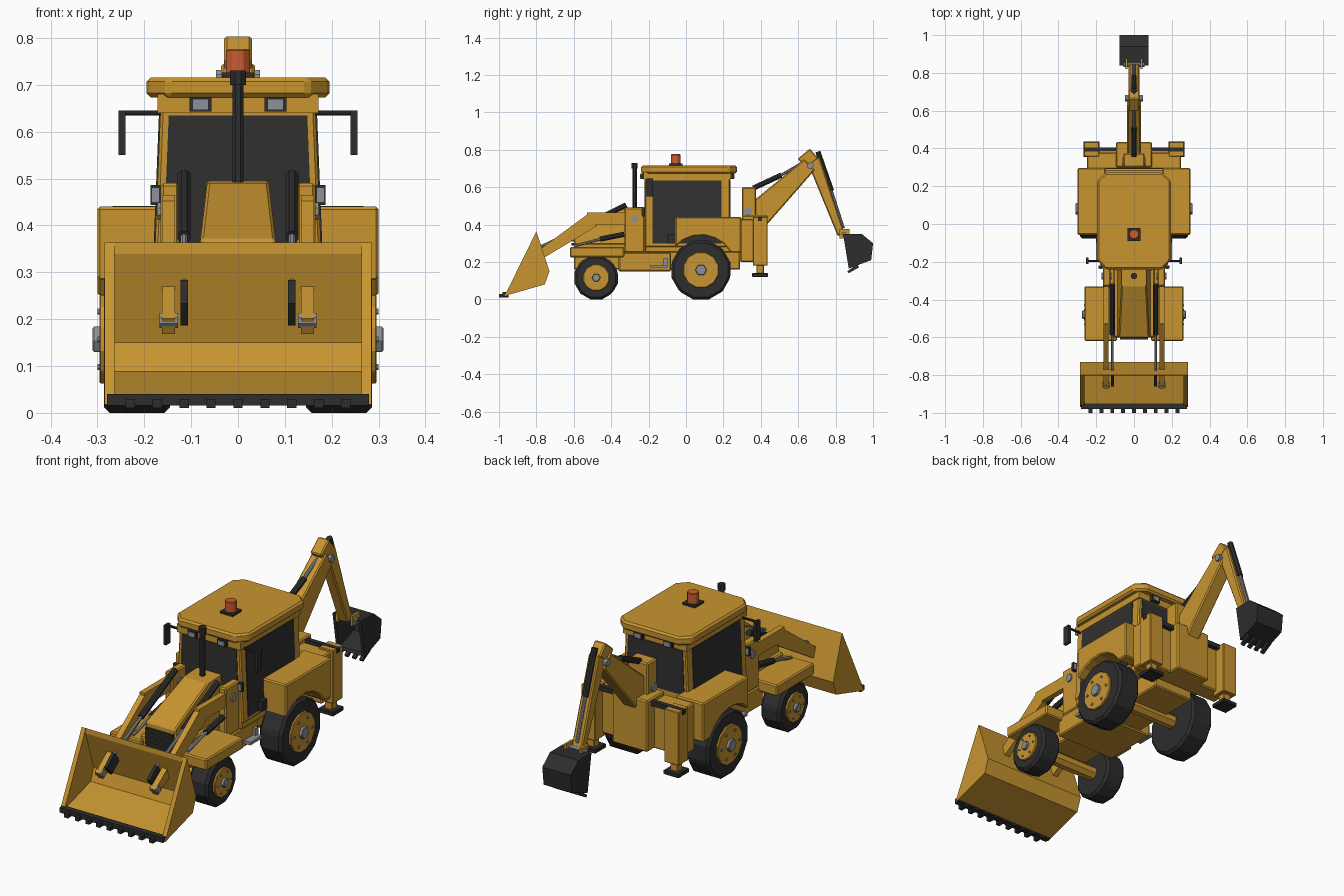
import bpy, bmesh, math
from mathutils import Vector, Matrix

cube = bpy.data.objects.get("Cube")
if cube:
    bpy.data.objects.remove(cube, do_unlink=True)


def material(name, red, green, blue):
    mat = bpy.data.materials.new(name)
    mat.use_nodes = True
    colour = (red, green, blue, 1)
    mat.diffuse_color = colour
    mat.node_tree.nodes["Principled BSDF"].inputs["Base Color"].default_value = colour
    return mat


YELLOW = material("machine yellow", .58, .3, .03)
BLACK = material("black rubber and steel", .026, .026, .026)
GLASS = material("dark glass", .03, .03, .03)
GREY = material("grey metal", .27, .29, .32)
ORANGE = material("beacon orange", .6, .11, .03)

# Shared dimensions
EDGE = .006
CAB_FRONT, CAB_REAR = -.22, .235
CAB_FLOOR, CAB_TOP = .28, .68
WINDOW_TOP = .635
FRONT_AXLE, REAR_AXLE = -.48, .08
FRONT_RADIUS, REAR_RADIUS = .116, .157
HOOD_NOSE = -.6
FRAME_FRONT, FRAME_REAR = .29, .435
FRAME_LOW, FRAME_TOP = .2, .44


def both(value):
    return (-value, value)


def around(centre, size):
    return (centre - size / 2, centre + size / 2)


def finish(name, bm, mat, mirror, bevel):
    bmesh.ops.recalc_face_normals(bm, faces=bm.faces)
    mesh = bpy.data.meshes.new(name)
    bm.to_mesh(mesh)
    bm.free()
    mesh.materials.append(mat)
    part = bpy.data.objects.new(name, mesh)
    bpy.context.collection.objects.link(part)
    if bevel:
        modifier = part.modifiers.new("edge bevel", 'BEVEL')
        modifier.width, modifier.segments, modifier.limit_method = bevel, 1, 'ANGLE'
    if mirror:
        part.modifiers.new("mirror", 'MIRROR').use_mirror_merge = False


def hull(name, mat, points, mirror=False, bevel=0):
    bm = bmesh.new()
    for point in points:
        bm.verts.new(point)
    bmesh.ops.convex_hull(bm, input=bm.verts)
    bmesh.ops.dissolve_limit(bm, angle_limit=.01, verts=bm.verts, edges=bm.edges)
    finish(name, bm, mat, mirror, bevel)


def box(name, mat, x, y, z, mirror=False, bevel=0):
    hull(name, mat, [(a, b, c) for a in x for b in y for c in z], mirror, bevel)


def prism(name, mat, profile, x, mirror=False, bevel=0):
    """Side profile of (y, z) points extruded along x."""
    bm = bmesh.new()
    left, right = ([bm.verts.new((side, *point)) for point in profile] for side in x)
    bm.faces.new(left)
    bm.faces.new(reversed(right))
    for i in range(len(left)):
        bm.faces.new((left[i - 1], right[i - 1], right[i], left[i]))
    finish(name, bm, mat, mirror, bevel)


def shell(name, mat, profile, x):
    """Bent plate whose inner side is the profile drawn in towards its middle."""
    points = [Vector(point) for point in profile]
    middle = sum(points, Vector((0, 0))) / len(points)
    inner = [point.lerp(middle, .12) for point in reversed(points)]
    prism(name, mat, points + inner, x)


def beam(name, mat, start, end, depths, x, mirror=False, bevel=0):
    """Tapered bar between two (y, z) points."""
    start, end = Vector(start), Vector(end)
    across = (end - start).orthogonal().normalized() / 2
    near, far = across * depths[0], across * depths[1]
    prism(name, mat, [start - near, start + near, end + far, end - far], x, mirror, bevel)


def rod(name, mat, start, end, radius, sides=8, mirror=False, bevel=0):
    start, end = Vector(start), Vector(end)
    axis = end - start
    turn = axis.to_track_quat('Z', 'Y').to_matrix().to_4x4()
    spin = Matrix.Rotation(math.pi / sides, 4, 'Z')
    place = Matrix.Translation((start + end) / 2) @ turn @ spin
    bm = bmesh.new()
    bmesh.ops.create_cone(bm, cap_ends=True, segments=sides, radius1=radius,
                          radius2=radius, depth=axis.length, matrix=place)
    finish(name, bm, mat, mirror, bevel)


def pin(name, x, y, z, radius, mat=GREY, mirror=False, sides=8):
    rod(name, mat, (x[0], y, z), (x[1], y, z), radius, sides, mirror)


def ram(name, x, start, middle, end, mirror=False):
    rod(name + "_barrel", BLACK, (x, *start), (x, *middle), .015, mirror=mirror)
    rod(name + "_piston", GREY, (x, *middle), (x, *end), .008, mirror=mirror)


def wheel(name, y, radius, inner, outer):
    def disc(part, mat, start, end, size, sides, bevel):
        rod(name + part, mat, (start, y, radius), (end, y, radius), size, sides, True, bevel)
    rim = radius * .62
    disc("_tyre", BLACK, inner, outer, radius / math.cos(math.pi / 12), 12, EDGE * 2)
    disc("_rim", YELLOW, outer - EDGE, outer + .01, rim, 12, EDGE / 2)
    disc("_hub", GREY, outer, outer + .024, radius / 5, 6, EDGE / 2)
    for i in range(6):
        angle = i * math.pi / 3
        pin(name + "_bolt", (outer, outer + .014), y + rim * .7 * math.cos(angle),
            radius + rim * .7 * math.sin(angle), rim / 14, mirror=True)
    pin(name + "_axle", both(inner), y, radius, .035, YELLOW)


def lamp(name, x, y, z, width, height, out):
    for part, mat, scale, depth in (("_case", BLACK, 1, out), ("_lens", GREY, .7, out * 1.2)):
        box(name + part, mat, around(x, width * scale), (y, y + depth),
            around(z, height * scale), mirror=True)


# Wheels
wheel("front_wheel", FRONT_AXLE, FRONT_RADIUS, inner=.145, outer=.25)
wheel("rear_wheel", REAR_AXLE, REAR_RADIUS, inner=.165, outer=.286)

# Chassis, mudguards and steps
box("chassis", YELLOW, both(.11), (HOOD_NOSE, FRAME_FRONT), (.16, .3), bevel=EDGE)
box("belly", YELLOW, both(.165), (-.36, -.08), (.15, .25), bevel=EDGE)
box("cab_sill", YELLOW, both(.175), (CAB_FRONT, FRAME_FRONT), (.25, .32), bevel=EDGE)
box("front_mudguard", YELLOW, (.09, .262), (-.62, -.33), (.225, .28), True, EDGE)
arch_radius = REAR_RADIUS + .028
arch = [(REAR_AXLE + arch_radius * math.cos(math.radians(angle)),
         REAR_RADIUS + arch_radius * math.sin(math.radians(angle))) for angle in range(30, 140, 18)]
back = FRAME_FRONT + EDGE
prism("rear_mudguard", YELLOW, [(arch[-1][0], FRAME_TOP), (back, FRAME_TOP), (back, arch[0][1])]
      + arch, (.15, .3), True, EDGE)
box("step", GREY, (.16, .2), (-.19, -.1), (.17, .185), mirror=True)
box("step_bracket", GREY, (.16, .18), (-.12, -.1), (.17, .22), mirror=True)
box("door_step", BLACK, (.16, .2), (-.1, -.06), (.3, .35), mirror=True)

# Engine hood, grille and exhaust
hood = [(.066, CAB_FRONT, .495), (.066, -.33, .49), (.08, HOOD_NOSE, .37),
        (.095, HOOD_NOSE, FRAME_LOW), (.1, CAB_FRONT, FRAME_LOW)]
hull("engine_hood", YELLOW, [(side * x, y, z) for side in both(1) for x, y, z in hood], bevel=EDGE)
for i in range(5):
    box("grille_slat", BLACK, both(.075), (HOOD_NOSE - .012, HOOD_NOSE),
        around(.25 + i * .022, .014))
for name, low, high, radius in (("exhaust_pipe", .47, .71, .013), ("exhaust_cap", .7, .73, .018)):
    rod(name, BLACK, (0, -.275, low), (0, -.275, high), radius)


# Cab with tapering sides
def cab_side(z):
    return .18 - (z - CAB_FLOOR) * .04


hull("cab_body", YELLOW, [(side * cab_side(z), y, z) for side in both(1)
     for y in (CAB_FRONT, CAB_REAR) for z in (CAB_FLOOR, CAB_TOP)], bevel=EDGE)
hull("side_window", GLASS, [(cab_side(z) + depth, y, z) for depth in both(.003)
     for y in (-.18, .19) for z in (.3, WINDOW_TOP)], mirror=True)
for name, y, low in (("windscreen", CAB_FRONT, .36), ("rear_window", CAB_REAR, .42)):
    hull(name, GLASS, [(side * (cab_side(z) - .018), y + depth, z) for side in both(1)
         for depth in both(.003) for z in (low, WINDOW_TOP)])
box("roof_band", YELLOW, both(.172), (CAB_FRONT - EDGE, CAB_REAR + EDGE), (.64, CAB_TOP))
roof_corners = ((.195, -.19), (.15, -.24), (.195, .23), (.15, .272))
hull("cab_roof", YELLOW, [(side * x, y, z) for side in both(1) for z in (.673, .716)
     for x, y in roof_corners], bevel=EDGE * 1.5)
box("beacon_base", BLACK, both(.034), around(-.055, .07), (.71, .726))
rod("beacon", ORANGE, (0, -.055, .72), (0, -.055, .776), .028, bevel=EDGE / 2)
lamp("front_lamp", .08, CAB_FRONT - EDGE, .658, width=.046, height=.03, out=-.016)
lamp("rear_lamp", .08, CAB_REAR + EDGE, .658, width=.046, height=.03, out=.016)
lamp("side_lamp", .176, CAB_FRONT, .465, width=.022, height=.042, out=-.016)
pin("mirror_arm", (.16, .25), -.195, .64, EDGE, BLACK, mirror=True)
box("mirror", BLACK, (.24, .255), around(-.195, .035), (.55, .645), mirror=True)

# Loader towers, arms and rams
ARM = around(.148, .028)
box("loader_tower", YELLOW, (.125, .165), (-.33, CAB_FRONT), (.25, .49), True, EDGE)
box("loader_arm_rear", YELLOW, ARM, (-.53, -.24), (.4, .465), mirror=True)
beam("loader_arm_front", YELLOW, (-.5, .425), (-.86, .185), (.08, .04), ARM, mirror=True)
pin("tower_pin", (.12, .172), -.275, .43, .02, mirror=True)
ram("lift_ram", .148, (-.33, .348), (-.46, .322), (-.6, .285), mirror=True)
ram("tilt_ram", .115, (-.32, .505), (-.585, .375), (-.8, .27), mirror=True)
beam("tilt_link", BLACK, (-.78, .26), (-.84, .21), (.06, .06), around(.115, .016), mirror=True)
pin("bucket_pin", around(.148, .04), -.85, .197, .017, mirror=True)

# Front bucket
scoop = [(-.97, .018), (-.755, .08), (-.73, .15), (-.8, .364)]
shell("bucket_shell", YELLOW, scoop, both(.28))
prism("bucket_side", YELLOW, scoop, (.263, .285), mirror=True)
box("bucket_lip", BLACK, both(.28), (-.98, -.95), (.016, .04))
for i in range(9):
    box("bucket_tooth", BLACK, around((i - 4) * .0575, .02), (-1, -.95), (.01, .03))

# Backhoe frame and stabilisers
box("rear_frame", YELLOW, both(.25), (FRAME_FRONT, .38), (FRAME_LOW, .43), bevel=EDGE)
box("swing_post", YELLOW, both(.095), (.3, FRAME_REAR), (FRAME_LOW, .45), bevel=EDGE)
box("boom_tower", YELLOW, both(.055), (.3, .375), (FRAME_TOP, .6), bevel=EDGE)
pin("tower_cross_pin", both(.062), .33, .47, .022)
pin("rear_cross_bar", both(.268), .395, .43, .016, BLACK, sides=4)
for name, mat, size, low, high in (("post", YELLOW, .078, .18, FRAME_TOP),
                                   ("leg", YELLOW, .04, .13, .19), ("foot", BLACK, .084, .12, .14)):
    box("stabiliser_" + name, mat, around(.225, size), around(.396, size), (low, high), True, EDGE / 2)

# Boom, stick and their rams
beam("boom", YELLOW, (.36, .43), (.66, .72), (.15, .08), both(.036), bevel=EDGE)
beam("boom_head", YELLOW, (.62, .725), (.685, .78), (.07, .07), both(.03), bevel=EDGE)
beam("stick", YELLOW, (.68, .75), (.83, .345), (.07, .04), both(.028), bevel=EDGE)
pin("elbow_pin", both(.047), .665, .715, .018)
ram("boom_ram", 0, (.36, .595), (.51, .665), (.63, .735))
ram("stick_ram", 0, (.705, .79), (.778, .58), (.842, .38))
box("wrist_bracket", YELLOW, (.034, .046), (.82, .875), (.325, .375), mirror=True)
pin("wrist_pin", both(.056), .843, .35, .012)

# Digging bucket
digger = [(.84, .35), (.94, .35), (1, .3), (.99, .21), (.87, .165)]
shell("digging_bucket_shell", BLACK, digger, both(.075))
prism("digging_bucket_side", BLACK, digger, (.062, .077), mirror=True)
for i in range(4):
    beam("digging_tooth", BLACK, (.92, .18), (.866, .145), (.02, .012), around((i - 1.5) * .04, .018))
